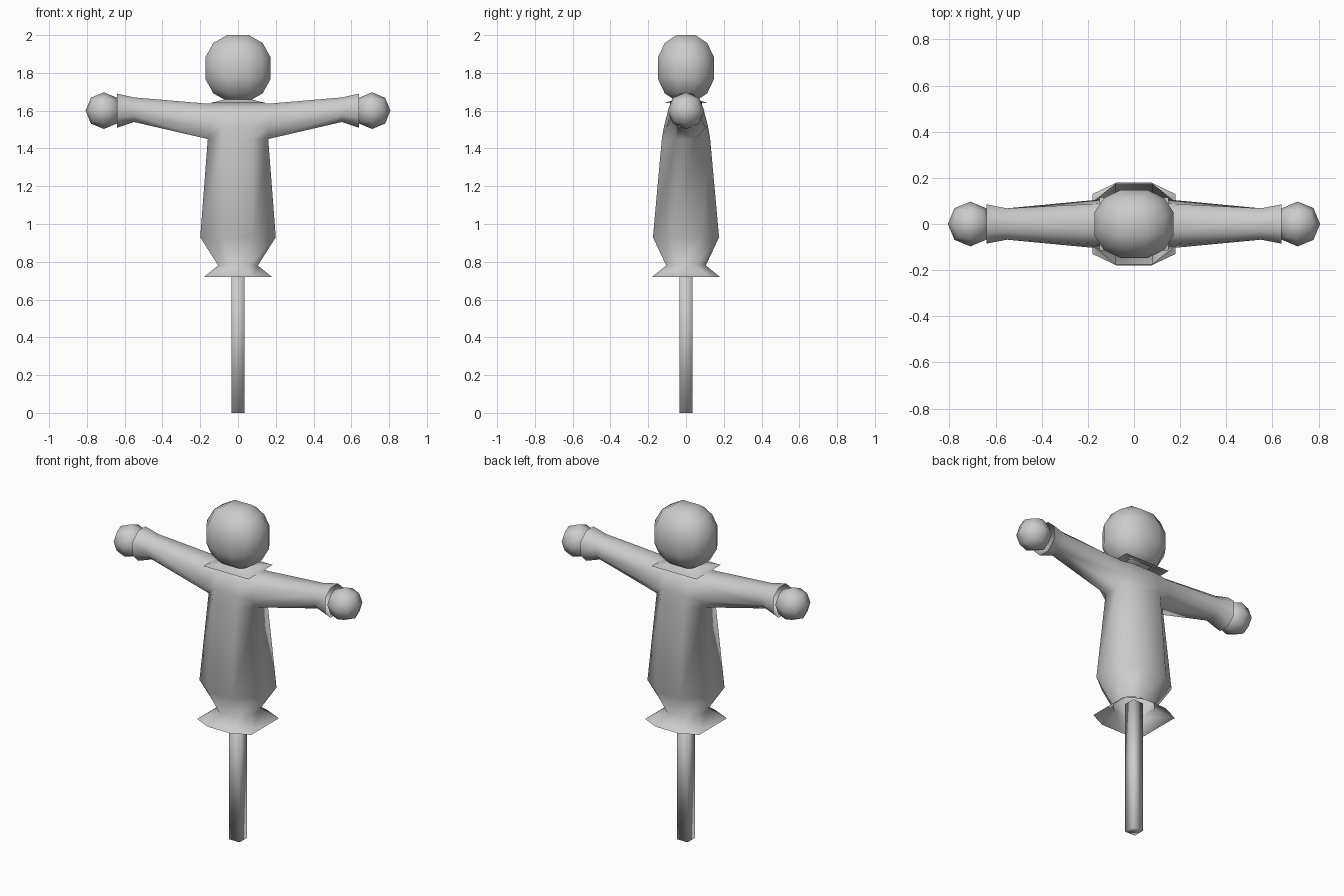
import bpy, bmesh
from mathutils import Vector

if "Cube" in bpy.data.objects:
    bpy.data.objects.remove(bpy.data.objects["Cube"])

grey = bpy.data.materials.new("plain grey")
grey.diffuse_color = (0.6, 0.6, 0.6, 1)
grey.use_nodes = True
grey.node_tree.nodes["Principled BSDF"].inputs["Base Color"].default_value = grey.diffuse_color


def finish(name, bm):
    bmesh.ops.remove_doubles(bm, verts=bm.verts, dist=0.0005)
    bmesh.ops.recalc_face_normals(bm, faces=bm.faces)
    for f in bm.faces:
        f.smooth = True
    me = bpy.data.meshes.new(name)
    bm.to_mesh(me)
    bm.free()
    me.materials.append(grey)
    ob = bpy.data.objects.new(name, me)
    bpy.context.collection.objects.link(ob)
    return ob


def loft(bm, rings, closed=True):
    rows = [[bm.verts.new(p) for p in r] for r in rings]
    n = len(rows[0])
    for a, b in zip(rows, rows[1:]):
        for i in range(n if closed else n - 1):
            j = (i + 1) % n
            bm.faces.new((a[i], a[j], b[j], b[i]))
    return rows


def ball(name, cuts, centre, half):
    """Rounded cube: every side split into cuts x cuts faces."""
    bm = bmesh.new()
    bmesh.ops.create_cube(bm, size=2)
    if cuts > 1:
        bmesh.ops.subdivide_edges(bm, edges=bm.edges[:], cuts=cuts - 1, use_grid_fill=True)
    for v in bm.verts:
        v.co.normalize()
    top = max(v.co.z for v in bm.verts)
    for v in bm.verts:
        v.co = Vector(centre) + Vector([c * h / top for c, h in zip(v.co, half)])
    return finish(name, bm)


def octagon(z, x1, y1, x2, y2):
    """Eight-sided ring: front corners (x1, y1) and side corners (x2, y2)."""
    q = [(-x2, -y2), (-x1, -y1), (x1, -y1), (x2, -y2)]
    return [(x, y, z) for x, y in q + [(-x, -y) for x, y in q]]


def arch(x, half):
    """Cross-section over the shoulders, mirrored front to back."""
    return [(x, -y, z) for y, z in half] + [(x, y, z) for y, z in reversed(half)]


# coat: flared hem, waist, hips and chest
bm = bmesh.new()
loft(bm, [octagon(0.72, 0.075, 0.18, 0.18, 0.13),
          octagon(0.78, 0.05, 0.105, 0.105, 0.05),
          octagon(0.93, 0.08, 0.175, 0.20, 0.08),
          octagon(1.45, 0.08, 0.128, 0.16, 0.05)])
# shoulders bridge the chest to the sleeves
side = [(0.05, 1.45), (0.105, 1.51), (0.088, 1.60), (0.04, 1.637)]
mid = [(0.128, 1.45), (0.116, 1.52), (0.092, 1.61), (0.04, 1.637)]
loft(bm, [arch(-0.16, side), arch(-0.08, mid), arch(0.08, mid), arch(0.16, side)], closed=False)
# sleeves with open flared cuffs
elbow = [(0.03, 1.54), (0.068, 1.575), (0.068, 1.635), (0.03, 1.67)]
cuff = [(0.035, 1.51), (0.085, 1.56), (0.085, 1.645), (0.035, 1.69)]
for s in (-1, 1):
    loft(bm, [arch(s * 0.16, side), arch(s * 0.55, elbow), arch(s * 0.64, cuff)])
finish("coat", bm)

# neck widening into a flat rectangular collar
bm = bmesh.new()
corners = ((-1, -1), (1, -1), (1, 1), (-1, 1))
loft(bm, [[(sx * hx, sy * hy, z) for sx, sy in corners]
          for z, hx, hy in ((1.69, 0.06, 0.055), (1.663, 0.055, 0.05), (1.64, 0.15, 0.115))])
finish("collar", bm)

# head and hands
ball("head", 3, (0, 0, 1.825), (0.172, 0.148, 0.175))
for s, side_name in ((-1, "left"), (1, "right")):
    ball(side_name + "_hand", 2, (s * 0.71, 0, 1.60), (0.097, 0.097, 0.097))

# square support pole
bm = bmesh.new()
rows = loft(bm, [[(sx * 0.035, sy * 0.035, z) for sx, sy in corners] for z in (0, 0.80)])
for r in rows:
    bm.faces.new(r)
finish("pole", bm)
